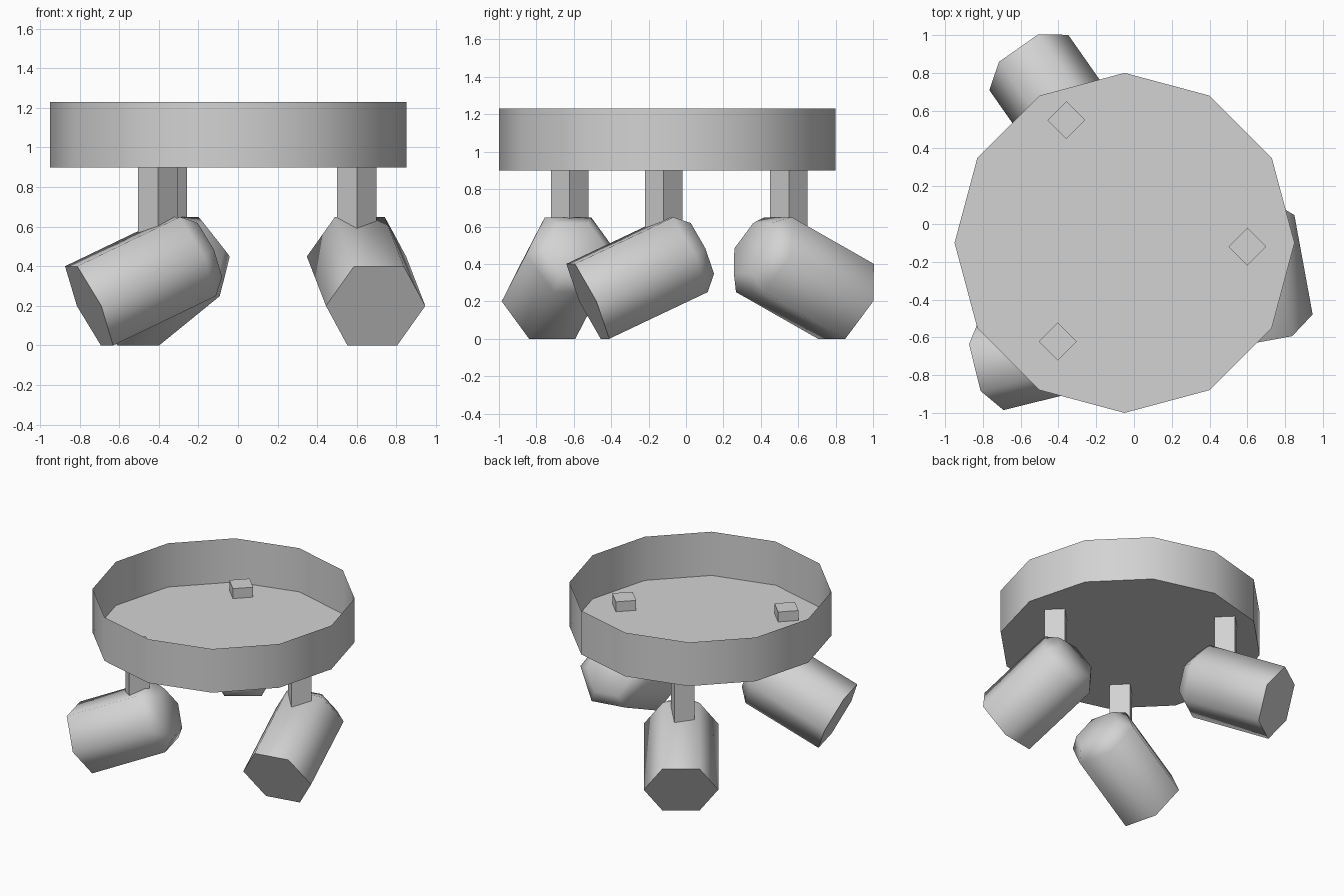
import bpy
import bmesh
from math import cos, sin, pi, radians

cube = bpy.data.objects.get("Cube")
if cube:
    bpy.data.objects.remove(cube, do_unlink=True)

grey = bpy.data.materials.new("light_grey")
grey.use_nodes = True
colour = (0.65, 0.65, 0.65, 1)
grey.diffuse_color = colour
grey.node_tree.nodes["Principled BSDF"].inputs["Base Color"].default_value = colour


def lathe(name, sides, profile, location, rotation=(0, 0, 0), open_top=False):
    """Closed polygonal solid from (radius, height) rings, bottom to top."""
    bm = bmesh.new()
    rings = [[bm.verts.new((r * cos(2 * pi * i / sides), r * sin(2 * pi * i / sides), z))
              for i in range(sides)] for r, z in profile]
    for low, high in zip(rings, rings[1:]):
        for i in range(sides):
            j = (i + 1) % sides
            bm.faces.new((low[i], low[j], high[j], high[i]))
    bm.faces.new(rings[0][::-1])
    if not open_top:
        bm.faces.new(rings[-1])
    mesh = bpy.data.meshes.new(name)
    bm.to_mesh(mesh)
    bm.free()
    mesh.materials.append(grey)
    obj = bpy.data.objects.new(name, mesh)
    bpy.context.collection.objects.link(obj)
    obj.location = location
    obj.rotation_euler = rotation
    bpy.ops.object.select_all(action='DESELECT')
    obj.select_set(True)
    bpy.context.view_layer.objects.active = obj
    bpy.ops.object.shade_smooth_by_angle(angle=radians(70))
    return obj


# Ceiling tray, open at the top
lathe("ceiling_tray", 12, [(0.9, 0), (0.9, 0.33)], (-0.05, -0.1, 0.9), open_top=True)

# Spotlights: name, stem position, lens centre, heading in degrees
spots = [
    ("left", (0.6, -0.12), (0.695, -0.525), 280.4),
    ("front_right", (-0.404, -0.622), (-0.752, -0.738), 194),
    ("back_right", (-0.358, 0.55), (-0.557, 0.855), 125),
]
for name, stem, lens, heading in spots:
    # Square stem through the tray floor into the lamp
    lathe(name + "_stem", 4, [(0.1, 0.5), (0.1, 0.975)], (*stem, 0))
    # Six-sided lamp can with a chamfered back, tilted down
    lathe(name + "_lamp", 6, [(0.255, 0), (0.255, 0.59), (0.173, 0.67)], (*lens, 0.2),
          (radians(65), 0, radians(heading - 90)))
